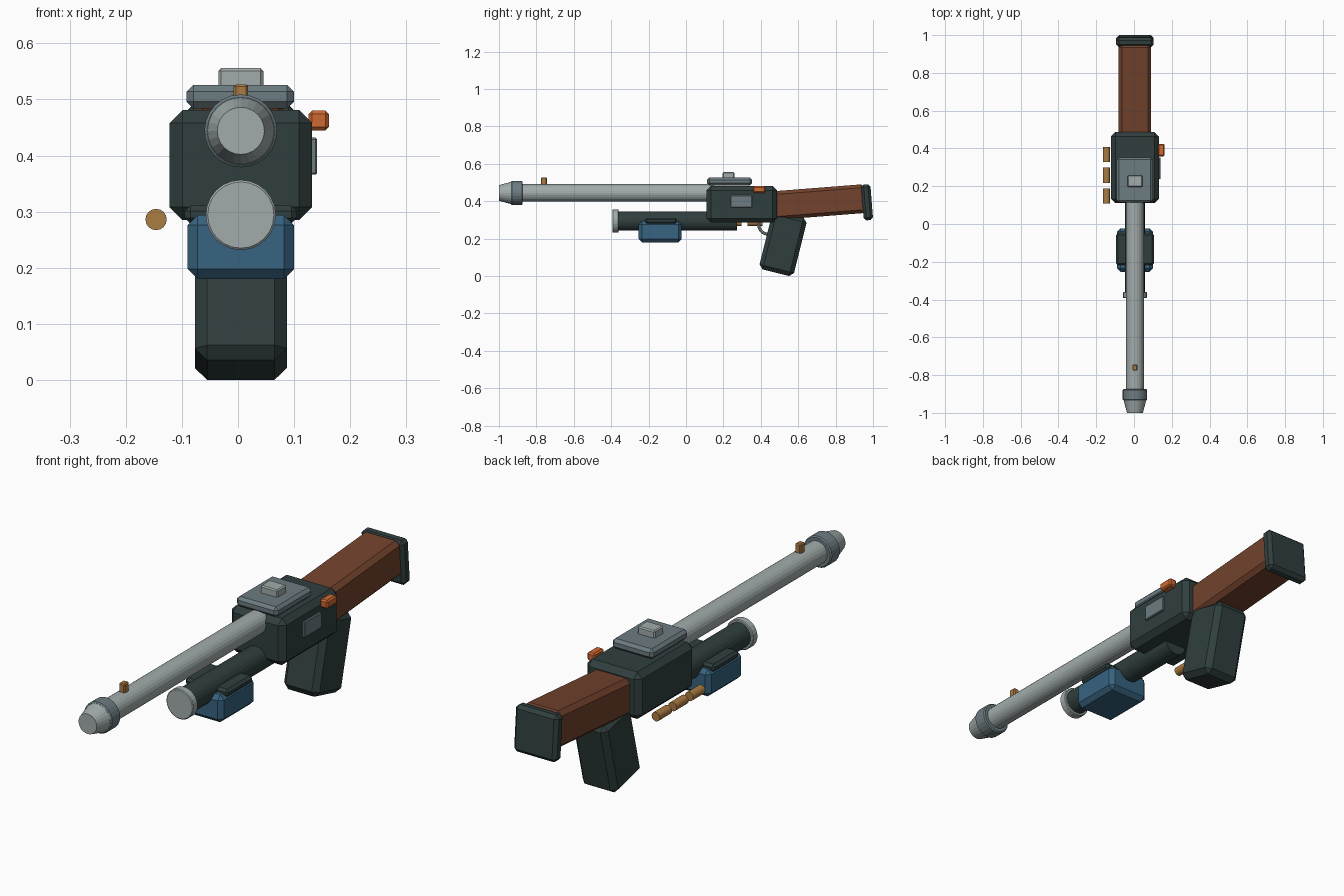
import bpy, bmesh, math
from mathutils import Matrix, Vector

if "Cube" in bpy.data.objects:
    bpy.data.objects.remove(bpy.data.objects["Cube"])

CX = 0.005  # centre line of the main parts


def material(name, rgb):
    m = bpy.data.materials.new(name)
    m.diffuse_color = (*rgb, 1)
    m.use_nodes = True
    m.node_tree.nodes["Principled BSDF"].inputs["Base Color"].default_value = m.diffuse_color
    return m


DARK = material("dark_gunmetal", (0.030, 0.049, 0.049))
STEEL = material("blue_grey_steel", (0.15, 0.20, 0.22))
LIGHT = material("light_metal", (0.36, 0.41, 0.41))
BLUE = material("blue", (0.038, 0.125, 0.215))
WOOD = material("brown_wood", (0.17, 0.055, 0.026))
BRASS = material("brass", (0.40, 0.20, 0.055))
ORANGE = material("orange", (0.62, 0.14, 0.030))


def finish(bm, name, mat):
    bmesh.ops.recalc_face_normals(bm, faces=bm.faces)
    me = bpy.data.meshes.new(name)
    bm.to_mesh(me)
    bm.free()
    me.materials.append(mat)
    ob = bpy.data.objects.new(name, me)
    bpy.context.collection.objects.link(ob)
    return ob


def box(name, mat, center, size, bevel, tilt=0):
    """Chamfered box, tilted in degrees about the x axis."""
    bm = bmesh.new()
    bmesh.ops.create_cube(bm, size=1)
    bmesh.ops.scale(bm, vec=Vector(size), verts=bm.verts)
    bmesh.ops.bevel(bm, geom=bm.edges[:], offset=bevel, segments=1,
                    affect='EDGES', profile=0.5)
    bmesh.ops.transform(bm, verts=bm.verts, matrix=Matrix.Translation(center)
                        @ Matrix.Rotation(math.radians(tilt), 4, 'X'))
    return finish(bm, name, mat)


def lathe(name, mat, x, z, profile, sides=24):
    """Round part along y from (y, radius) pairs, closed with end caps."""
    bm = bmesh.new()
    rings = []
    for y, r in profile:
        rings.append([bm.verts.new((x + r * math.cos(a), y, z + r * math.sin(a)))
                      for a in (2 * math.pi * i / sides for i in range(sides))])
    for a, b in zip(rings, rings[1:]):
        for i in range(sides):
            j = (i + 1) % sides
            bm.faces.new((a[i], a[j], b[j], b[i]))
    bm.faces.new(rings[0])
    bm.faces.new(rings[-1])
    return finish(bm, name, mat)


def ring(name, mat, center, major, minor, n=24, m=8):
    """Torus lying in the y-z plane."""
    bm = bmesh.new()
    c = Vector(center)
    v = []
    for i in range(n):
        a = 2 * math.pi * i / n
        out = Vector((0, math.cos(a), math.sin(a)))
        v.append([bm.verts.new(c + out * (major + minor * math.cos(b))
                               + Vector((minor * math.sin(b), 0, 0)))
                  for b in (2 * math.pi * k / m for k in range(m))])
    for i in range(n):
        for k in range(m):
            p, q = (i + 1) % n, (k + 1) % m
            bm.faces.new((v[i][k], v[p][k], v[p][q], v[i][q]))
    return finish(bm, name, mat)


# Receiver with top plate, rear sight, side port and bolt handle
box("receiver", DARK, (CX, 0.298, 0.383), (0.254, 0.376, 0.196), 0.023)
box("top_plate", STEEL, (CX - 0.001, 0.233, 0.505), (0.191, 0.24, 0.042), 0.012)
box("rear_sight", LIGHT, (CX, 0.227, 0.538), (0.08, 0.062, 0.036), 0.005)
box("side_port", STEEL, (0.132, 0.295, 0.399), (0.018, 0.114, 0.066), 0.003)
box("bolt_handle", ORANGE, (0.144, 0.391, 0.4625), (0.036, 0.066, 0.035), 0.006)

# Barrel, muzzle and front sight
BZ = 0.444
lathe("barrel", LIGHT, CX, BZ, [(-0.90, 0.047), (0.15, 0.047)])
lathe("muzzle_cone", LIGHT, CX, BZ, [(-1.0, 0.042), (-0.925, 0.062)])
lathe("muzzle_ring", STEEL, CX, BZ,
      [(-0.935, 0.060), (-0.930, 0.065), (-0.878, 0.065), (-0.873, 0.060)])
box("front_sight", BRASS, (CX, -0.76, 0.505), (0.026, 0.032, 0.044), 0.004)

# Tube under the barrel with end cap
TZ = 0.294
lathe("lower_tube", DARK, CX, TZ, [(-0.37, 0.052), (0.272, 0.052)])
lathe("tube_cap", LIGHT, CX, TZ,
      [(-0.393, 0.059), (-0.390, 0.0625), (-0.363, 0.0625), (-0.360, 0.059)])

# Sliding fore grip
box("fore_grip", BLUE, (CX, -0.138, 0.237), (0.19, 0.23, 0.114), 0.018)
box("fore_grip_pad", DARK, (CX, -0.133, 0.295), (0.20, 0.17, 0.032), 0.010)

# Stock and butt pad
box("stock", WOOD, (CX, 0.70, 0.394), (0.172, 0.52, 0.154), 0.018, 4.5)
box("butt_pad", DARK, (CX, 0.968, 0.394), (0.198, 0.05, 0.192), 0.014, 4.5)

# Pistol grip and trigger guard
box("pistol_grip", DARK, (CX, 0.519, 0.173), (0.164, 0.19, 0.32), 0.022, -14)
ring("trigger_guard", LIGHT, (CX, 0.442, 0.277), 0.054, 0.008)

# Spare cartridges along the left side
for i, y in enumerate((0.108, 0.218, 0.328)):
    lathe(f"cartridge_{i + 1}", BRASS, -0.146, 0.286,
          [(y, 0.019), (y + 0.08, 0.019)], 16)
